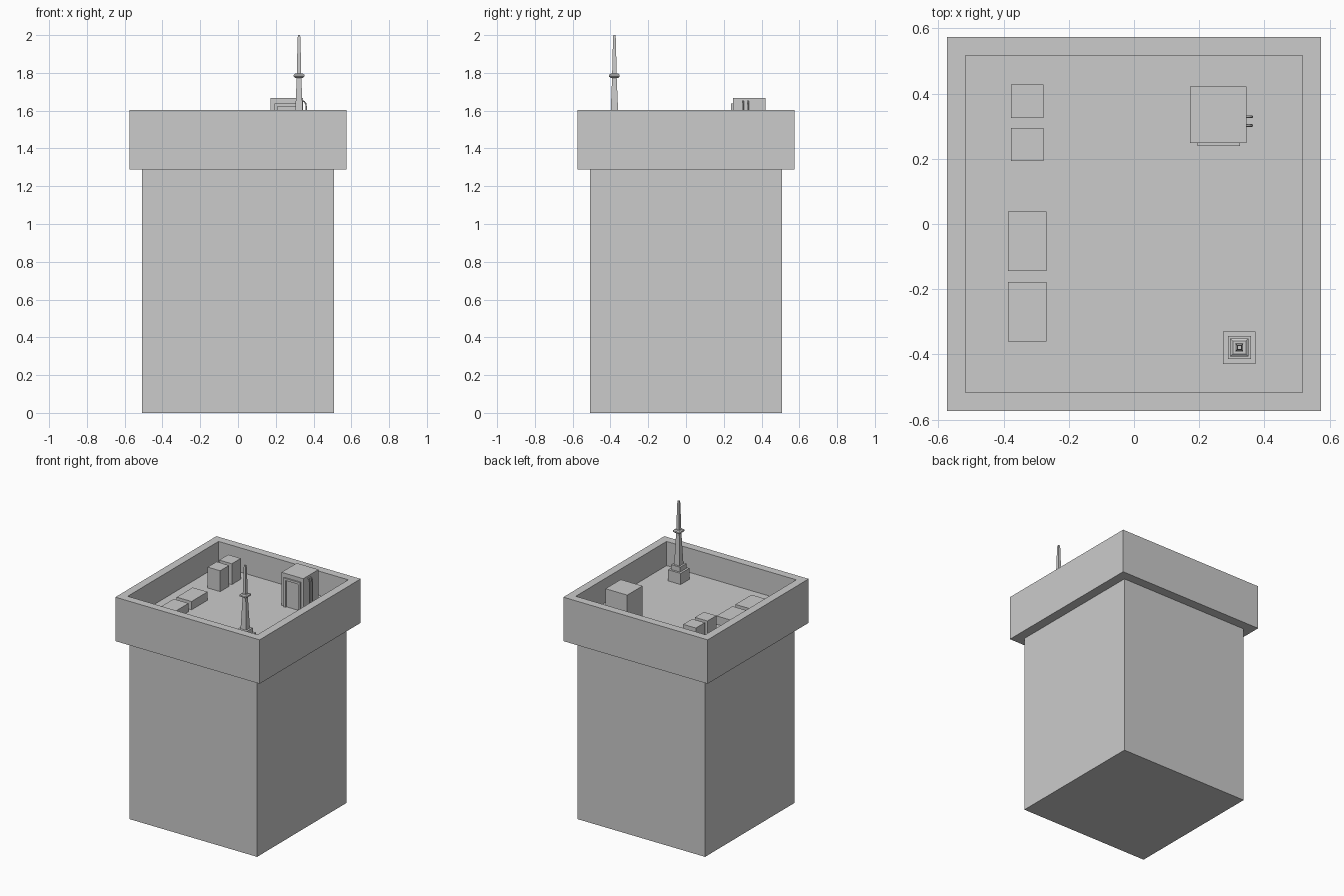
import bpy, bmesh

if "Cube" in bpy.data.objects:
    bpy.data.objects.remove(bpy.data.objects["Cube"])


def square_loft(name, rings, cx=0, cy=0):
    """Loft square rings given as (half width, z) and cap both ends."""
    bm = bmesh.new()
    loops = [[bm.verts.new((cx + h * sx, cy + h * sy, z))
              for sx, sy in ((-1, -1), (1, -1), (1, 1), (-1, 1))] for h, z in rings]
    for a, b in zip(loops, loops[1:]):
        for i in range(4):
            j = (i + 1) % 4
            bm.faces.new((a[i], a[j], b[j], b[i]))
    bm.faces.new(loops[0][::-1])
    bm.faces.new(loops[-1])
    bmesh.ops.recalc_face_normals(bm, faces=bm.faces)
    me = bpy.data.meshes.new(name)
    bm.to_mesh(me)
    bm.free()
    ob = bpy.data.objects.new(name, me)
    bpy.context.collection.objects.link(ob)
    return ob


def box(name, x0, x1, y0, y1, z0, z1):
    bpy.ops.mesh.primitive_cube_add(size=1, location=((x0 + x1) / 2, (y0 + y1) / 2, (z0 + z1) / 2))
    ob = bpy.context.object
    ob.name = name
    ob.scale = (x1 - x0, y1 - y0, z1 - z0)
    return ob


ROOF = 1.43

# Tower shaft, overhanging crown, parapet and sunken roof in one shell
square_loft("tower_body", [(0.507, 0), (0.507, 1.288), (0.574, 1.288),
                           (0.574, 1.604), (0.516, 1.604), (0.516, ROOF)])

# Rooftop units along the left side
for i, y in enumerate((0.193, 0.325)):
    box(f"tall_vent_{i + 1}", -0.377, -0.277, y, y + 0.102, ROOF, 1.58)
for i, y in enumerate((-0.36, -0.144)):
    box(f"low_vent_{i + 1}", -0.387, -0.269, y, y + 0.182, ROOF, 1.49)

# Stair house with a raised door frame
box("stair_house", 0.172, 0.345, 0.249, 0.422, ROOF, 1.668)
box("door_jamb_left", 0.194, 0.210, 0.239, 0.25, ROOF, 1.638)
box("door_jamb_right", 0.309, 0.325, 0.239, 0.25, ROOF, 1.638)
box("door_lintel", 0.210, 0.309, 0.239, 0.25, 1.622, 1.638)

# Two pipes bending out of the stair house down to the roof
for i, y in enumerate((0.302, 0.329)):
    cu = bpy.data.curves.new(f"pipe_{i + 1}", 'CURVE')
    cu.dimensions = '3D'
    cu.bevel_depth = 0.004
    cu.bevel_resolution = 1
    cu.use_fill_caps = True
    path = [(0.34, 1.652), (0.351, 1.648), (0.359, 1.637), (0.362, 1.615), (0.362, ROOF)]
    sp = cu.splines.new('POLY')
    sp.points.add(len(path) - 1)
    for p, (x, z) in zip(sp.points, path):
        p.co = (x, y, z, 1)
    bpy.context.collection.objects.link(bpy.data.objects.new(f"pipe_{i + 1}", cu))

# Antenna: stepped base, tapered mast, collar and tip
AX, AY = 0.323, -0.379
square_loft("antenna_base", [(0.05, ROOF), (0.05, 1.51), (0.0355, 1.51), (0.0355, 1.545)], AX, AY)
square_loft("antenna_mast", [(0.022, 1.545), (0.019, 1.61), (0.012, 1.78)], AX, AY)
square_loft("antenna_collar", [(0.02, 1.774), (0.028, 1.780), (0.028, 1.790), (0.02, 1.796)], AX, AY)
square_loft("antenna_tip", [(0.012, 1.79), (0.0075, 1.98), (0.006, 2.0)], AX, AY)
